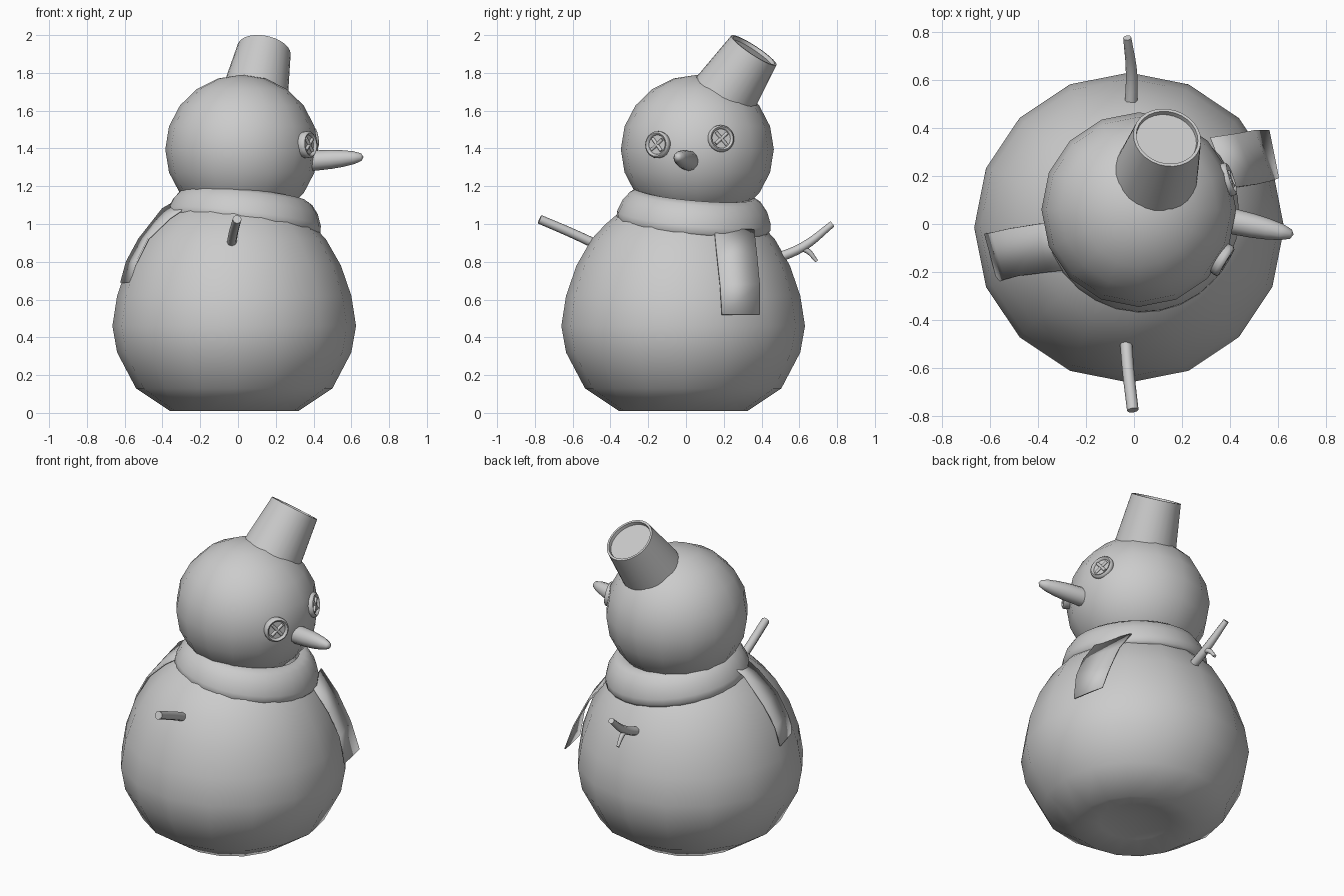
import bpy, bmesh, math
from mathutils import Vector, Matrix

old = bpy.data.objects.get("Cube")
if old:
    bpy.data.objects.remove(old, do_unlink=True)

GREY = (0.6, 0.6, 0.6, 1)
mat = bpy.data.materials.new("light grey")
mat.use_nodes = True
mat.diffuse_color = GREY
mat.node_tree.nodes["Principled BSDF"].inputs["Base Color"].default_value = GREY


def finish(obj, angle):
    """Material and smooth shading, keeping edges above the angle sharp."""
    obj.data.materials.append(mat)
    bpy.ops.object.select_all(action='DESELECT')
    obj.select_set(True)
    bpy.context.view_layer.objects.active = obj
    bpy.ops.object.shade_smooth_by_angle(angle=math.radians(angle))
    return obj


def mesh_object(name, bm, angle):
    bmesh.ops.recalc_face_normals(bm, faces=bm.faces)
    me = bpy.data.meshes.new(name)
    bm.to_mesh(me)
    bm.free()
    obj = bpy.data.objects.new(name, me)
    bpy.context.collection.objects.link(obj)
    return finish(obj, angle)


def frame(loc, axis):
    """Matrix whose local z runs along the axis."""
    turn = Vector(axis).to_track_quat('Z', 'Y').to_matrix().to_4x4()
    return Matrix.Translation(loc) @ turn


def lathe(name, profile, sides, loc, axis=(0, 0, 1), angle=60):
    """Revolve (radius, height) points around the axis."""
    bm = bmesh.new()
    verts = [bm.verts.new((r, 0, h)) for r, h in profile]
    edges = [bm.edges.new(p) for p in zip(verts, verts[1:])]
    bmesh.ops.spin(bm, geom=verts + edges, cent=(0, 0, 0), axis=(0, 0, 1),
                   angle=math.tau, steps=sides, use_merge=True)
    bmesh.ops.remove_doubles(bm, verts=bm.verts, dist=0.0005)
    bm.transform(frame(loc, axis) if axis != (0, 0, 1) else Matrix.Translation(loc))
    return mesh_object(name, bm, angle)


def strip(name, left, right):
    """Thin cloth strip between two edge paths."""
    bm = bmesh.new()
    rows = [(bm.verts.new(a), bm.verts.new(b)) for a, b in zip(left, right)]
    for (a, b), (c, d) in zip(rows, rows[1:]):
        bm.faces.new((a, b, d, c))
    obj = mesh_object(name, bm, 50)
    solid = obj.modifiers.new("thickness", 'SOLIDIFY')
    solid.thickness = 0.008
    solid.offset = 0


def stick(name, points, radii):
    """Rounded twig along a smooth path."""
    cu = bpy.data.curves.new(name, 'CURVE')
    cu.dimensions = '3D'
    cu.bevel_depth = 1
    cu.bevel_resolution = 2
    cu.use_fill_caps = True
    sp = cu.splines.new('BEZIER')
    sp.bezier_points.add(len(points) - 1)
    for bp, co, r in zip(sp.bezier_points, points, radii):
        bp.co, bp.radius = co, r
        bp.handle_left_type = bp.handle_right_type = 'AUTO'
    sp.resolution_u = 5
    obj = bpy.data.objects.new(name, cu)
    bpy.context.collection.objects.link(obj)
    bpy.ops.object.select_all(action='DESELECT')
    obj.select_set(True)
    bpy.context.view_layer.objects.active = obj
    bpy.ops.object.convert(target='MESH')
    finish(bpy.context.object, 50)


# Body, with a hollowed underside
lathe("body", [(0, 0.07), (0.2, 0.04), (0.34, 0.01), (0.52, 0.13), (0.62, 0.32),
               (0.645, 0.46), (0.62, 0.62), (0.565, 0.78), (0.485, 0.92),
               (0.41, 1.0), (0.27, 1.12), (0, 1.18)],
      16, (-0.02, -0.015, 0), angle=80)

# Head
HEAD = Vector((0.02, 0.06, 1.395))
ball = [(0.405 * math.sin(math.pi * i / 10), -0.395 * math.cos(math.pi * i / 10))
        for i in range(11)]
lathe("head", ball, 16, HEAD, angle=80)

# Scarf ring, tilted forward and sideways
lathe("scarf_ring", [(0.28, 0.15), (0.315, 0.155), (0.35, 0.135), (0.385, 0.09),
                     (0.408, 0.03), (0.41, -0.005), (0.395, -0.025),
                     (0.33, -0.03), (0.28, 0.15)],
      28, (0.03, 0.04, 1.005), (0.115, 0.085, 1))

# Scarf ends
strip("scarf_end_front",
      [(0.32, 0.36, 0.97), (0.42, 0.375, 0.84), (0.5, 0.39, 0.68), (0.56, 0.39, 0.52)],
      [(0.40, 0.15, 0.97), (0.51, 0.165, 0.82), (0.575, 0.18, 0.68), (0.6, 0.19, 0.52)])
strip("scarf_end_back",
      [(-0.28, 0.01, 1.15), (-0.4, 0, 1.08), (-0.525, -0.02, 0.92),
       (-0.59, -0.035, 0.8), (-0.62, -0.04, 0.69)],
      [(-0.27, -0.19, 1.09), (-0.36, -0.2, 1.03), (-0.475, -0.215, 0.92),
       (-0.535, -0.23, 0.8), (-0.565, -0.24, 0.69)])

# Upturned bucket hat with a rim around its sunken base
lathe("bucket_hat", [(0, -0.05), (0.182, -0.05), (0.143, 0.285), (0.13, 0.285),
                     (0.127, 0.265), (0, 0.265)],
      28, (0.09, 0.205, 1.685), (0.048, 0.155, 0.235), angle=35)

# Carrot nose
base, tip = Vector((0.37, 0.02, 1.333)), Vector((0.665, -0.045, 1.355))
lathe("nose", [(0, 0), (0.054, 0), (0.053, 0.06), (0.05, 0.13), (0.044, 0.19),
               (0.034, 0.25), (0.02, 0.29), (0, 0.302)], 12, base, tip - base)

# Button eyes with crossed thread
for side, spot in (("right", (0.37, -0.15, 1.42)), ("left", (0.39, 0.185, 1.452))):
    spot = Vector(spot)
    out = (spot - HEAD).normalized()
    lathe(side + "_eye_button",
          [(0, -0.03), (0.068, -0.03), (0.072, 0), (0.07, 0.012), (0.062, 0.018),
           (0.054, 0.014), (0.051, 0.004), (0, 0.004)], 24, spot, out, 50)
    for n, turn in enumerate((40, 130)):
        bm = bmesh.new()
        bmesh.ops.create_cone(bm, cap_ends=True, segments=8, radius1=0.009,
                              radius2=0.009, depth=0.088)
        bm.transform(frame(spot + out * 0.008, out)
                     @ Matrix.Rotation(math.radians(turn), 4, 'Z')
                     @ Matrix.Rotation(math.pi / 2, 4, 'X'))
        mesh_object(f"{side}_eye_thread_{n + 1}", bm, 50)

# Stick arms, one with a side twig
stick("right_arm", [(-0.035, -0.46, 0.885), (-0.025, -0.6, 0.95), (-0.005, -0.775, 1.025)],
      (0.026, 0.025, 0.024))
stick("left_arm", [(-0.015, 0.46, 0.81), (-0.01, 0.62, 0.88), (-0.028, 0.775, 1.0)],
      (0.027, 0.024, 0.017))
stick("left_arm_twig", [(-0.01, 0.59, 0.875), (-0.012, 0.64, 0.86), (-0.015, 0.692, 0.803)],
      (0.018, 0.015, 0.009))
